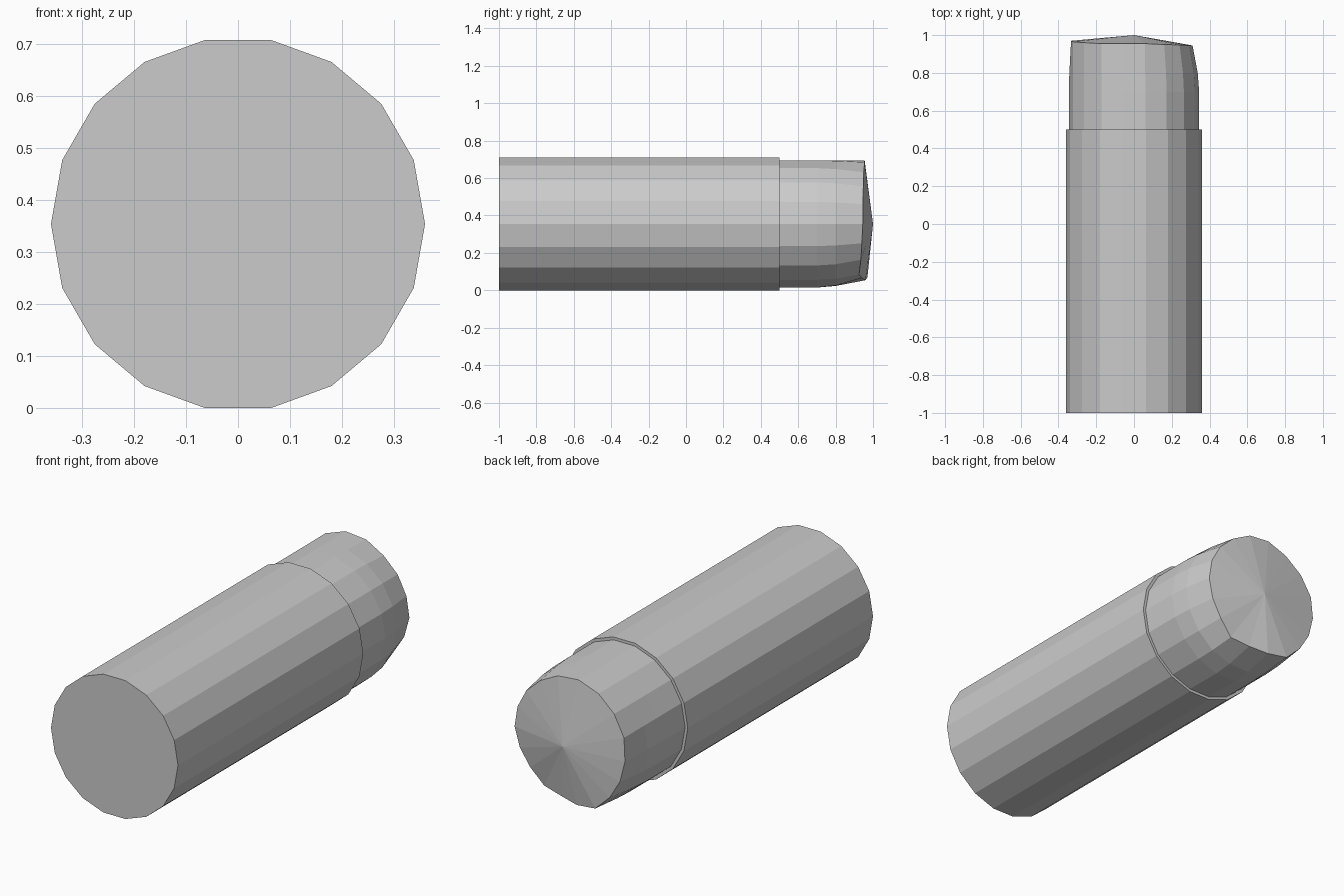
import bpy, bmesh, math

if "Cube" in bpy.data.objects:
    bpy.data.objects.remove(bpy.data.objects["Cube"])

N = 18
CZ = 0.3545  # axis height


def ring(bm, radii, ys):
    """Ring of N points around the long (y) axis, starting at +x."""
    verts = []
    for i in range(N):
        a = 2 * math.pi * i / N
        verts.append(bm.verts.new((radii[i] * math.cos(a), ys[i],
                                   CZ + radii[i] * math.sin(a))))
    return verts


def bridge(bm, a, b):
    for i in range(N):
        j = (i + 1) % N
        bm.faces.new((a[i], a[j], b[j], b[i]))


def fan(bm, loop, y):
    c = bm.verts.new((0, y, CZ))
    for i in range(N):
        bm.faces.new((loop[i], loop[(i + 1) % N], c))


def finish(bm, name):
    bmesh.ops.recalc_face_normals(bm, faces=bm.faces)
    me = bpy.data.meshes.new(name)
    bm.to_mesh(me)
    bm.free()
    ob = bpy.data.objects.new(name, me)
    bpy.context.collection.objects.link(ob)
    return ob


R, RT = 0.36, 0.345

# main barrel: closed front, back shoulder narrowing to the tip
bm = bmesh.new()
front = ring(bm, [R] * N, [-1] * N)
back = ring(bm, [R] * N, [0.5] * N)
neck = ring(bm, [RT] * N, [0.5] * N)
fan(bm, front, -1)
bridge(bm, front, back)
bridge(bm, back, neck)

# worn tip: uneven rim with a dented underside and a shallow conical end
rim_r = [0.31, 0.312, 0.315, 0.32, 0.335, 0.346, 0.346, 0.346, 0.345,
         0.333, 0.325, 0.322, 0.329, 0.305, 0.293, 0.312, 0.298, 0.302]
rim_y = [0.945, 0.945, 0.948, 0.95, 0.955, 0.955, 0.955, 0.96, 0.965,
         0.97, 0.972, 0.972, 0.97, 0.96, 0.94, 0.925, 0.935, 0.94]
prev = neck
for y, t in ((0.7, 0.0), (0.8, 0.22)):
    cur = ring(bm, [RT + (r - RT) * t for r in rim_r], [y] * N)
    bridge(bm, prev, cur)
    prev = cur
rim = ring(bm, rim_r, rim_y)
bridge(bm, prev, rim)
fan(bm, rim, 1.0)
finish(bm, "stepped_cylinder")
